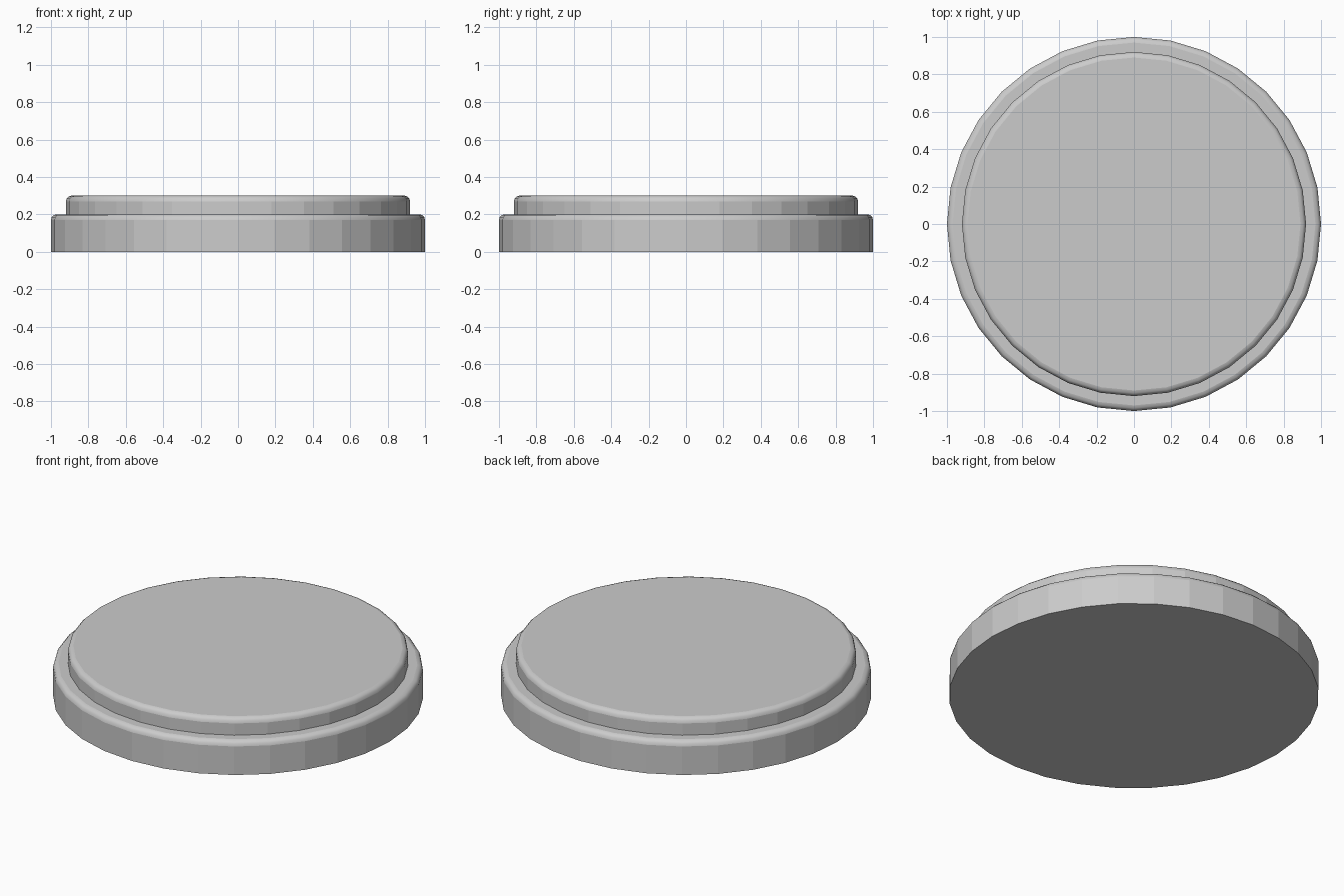
import bpy, bmesh, math

if "Cube" in bpy.data.objects:
    bpy.data.objects.remove(bpy.data.objects["Cube"])

SIDES = 32


def ring(bm, radius, z):
    return [bm.verts.new((radius * math.cos(2 * math.pi * i / SIDES),
                          radius * math.sin(2 * math.pi * i / SIDES), z))
            for i in range(SIDES)]


# Stepped round base: (radius, height) profile from bottom to top
profile = [(1.0, 0.0), (1.0, 0.2), (0.92, 0.2), (0.92, 0.3)]
bm = bmesh.new()
rings = [ring(bm, r, z) for r, z in profile]
for low, high in zip(rings, rings[1:]):
    for i in range(SIDES):
        j = (i + 1) % SIDES
        bm.faces.new((low[i], low[j], high[j], high[i]))
bm.faces.new(rings[0][::-1])
bm.faces.new(rings[-1])

# Rounded rims on the two outer corners
rims = [bm.edges.get((loop[i], loop[(i + 1) % SIDES]))
        for loop in (rings[1], rings[3]) for i in range(SIDES)]
rounded = bmesh.ops.bevel(bm, geom=rims, offset=0.03, segments=3,
                          profile=0.5, affect='EDGES')
for f in rounded['faces']:
    f.smooth = True
bmesh.ops.recalc_face_normals(bm, faces=bm.faces)

mesh = bpy.data.meshes.new("stepped_round_base")
bm.to_mesh(mesh)
bm.free()
bpy.context.collection.objects.link(bpy.data.objects.new("stepped_round_base", mesh))
